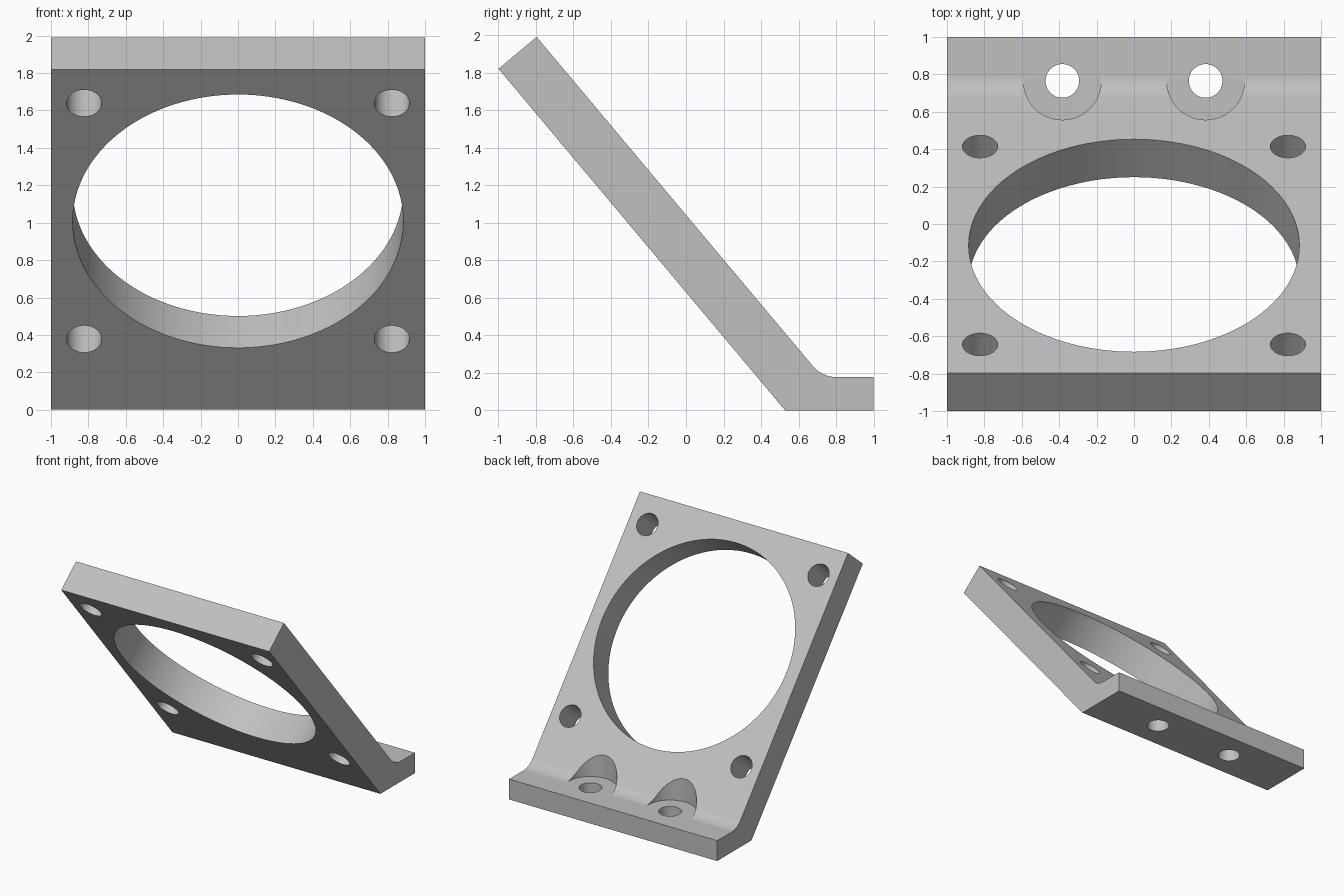
import bpy, bmesh
from math import radians, sin, cos, tan
from mathutils import Vector

cube = bpy.data.objects.get("Cube")
if cube:
    bpy.data.objects.remove(cube, do_unlink=True)

TILT = radians(50)
UP = Vector((0, -cos(TILT), sin(TILT)))       # up along the sloped plate
NORMAL = Vector((0, sin(TILT), cos(TILT)))    # out of its back face
THICK, LENGTH, FLANGE = 0.265, 2.376, 0.177
TOE = Vector((0, 0.528, 0))                   # bottom front edge

grey = bpy.data.materials.new("Light grey")
grey.use_nodes = True
colour = (0.53, 0.53, 0.53, 1)
grey.diffuse_color = colour
grey.node_tree.nodes["Principled BSDF"].inputs["Base Color"].default_value = colour


def make_object(name, bm):
    bmesh.ops.recalc_face_normals(bm, faces=bm.faces)
    mesh = bpy.data.meshes.new(name)
    bm.to_mesh(mesh)
    bm.free()
    mesh.materials.append(grey)
    obj = bpy.data.objects.new(name, mesh)
    bpy.context.collection.objects.link(obj)
    return obj


# Side profile: sloped plate and foot flange joined by a fillet
front_top = TOE + UP * LENGTH
back_top = front_top + NORMAL * THICK
profile = [(TOE.y, 0), (front_top.y, front_top.z), (back_top.y, back_top.z)]
corner_y = back_top.y + (back_top.z - FLANGE) / tan(TILT)
radius = 0.167
centre_y = corner_y + radius * tan(TILT / 2)
steps = 16
for i in range(steps + 1):
    a = TILT * (1 - i / steps)
    profile.append((centre_y - radius * sin(a), FLANGE + radius * (1 - cos(a))))
profile += [(1, FLANGE), (1, 0)]

bm = bmesh.new()
face = bm.faces.new([bm.verts.new((-1, y, z)) for y, z in profile])
side = bmesh.ops.extrude_face_region(bm, geom=[face])
bmesh.ops.translate(bm, vec=(2, 0, 0),
                    verts=[v for v in side["geom"] if isinstance(v, bmesh.types.BMVert)])
bracket = make_object("angled_mounting_bracket", bm)


def drill(centre, r, depth, tilt=0, segments=64):
    """Cut a round hole centred at a point, then discard its cutter."""
    bm = bmesh.new()
    bmesh.ops.create_cone(bm, cap_ends=True, segments=segments,
                          radius1=r, radius2=r, depth=depth)
    cutter = make_object("hole_cutter", bm)
    cutter.location = centre
    cutter.rotation_euler.x = -tilt
    cutter.hide_render = True
    mod = bracket.modifiers.new("hole", "BOOLEAN")
    mod.operation, mod.solver, mod.object = "DIFFERENCE", "EXACT", cutter
    bpy.ops.object.modifier_apply(modifier=mod.name)
    bpy.data.objects.remove(cutter, do_unlink=True)


bpy.ops.object.select_all(action="DESELECT")
bpy.context.view_layer.objects.active = bracket
bracket.select_set(True)

# Large opening and four corner holes, square to the sloped plate
middle = TOE + UP * 1.316 + NORMAL * THICK / 2
drill(middle, 0.884, 0.6, TILT, 128)
for sx in (-1, 1):
    for su in (-1, 1):
        drill(middle + Vector((sx * 0.823, 0, 0)) + UP * su * 0.823, 0.094, 0.6, TILT)

# Bolt holes in the flange, with screw head clearance cut into the slope
for sx in (-1, 1):
    drill(Vector((sx * 0.383, 0.765, 0.1)), 0.09, 0.6)
    drill(Vector((sx * 0.383, 0.765, FLANGE + 0.501)), 0.208, 1)

bpy.ops.object.shade_smooth_by_angle(angle=radians(30))
weighted = bracket.modifiers.new("flat_face_normals", "WEIGHTED_NORMAL")
weighted.keep_sharp = True
